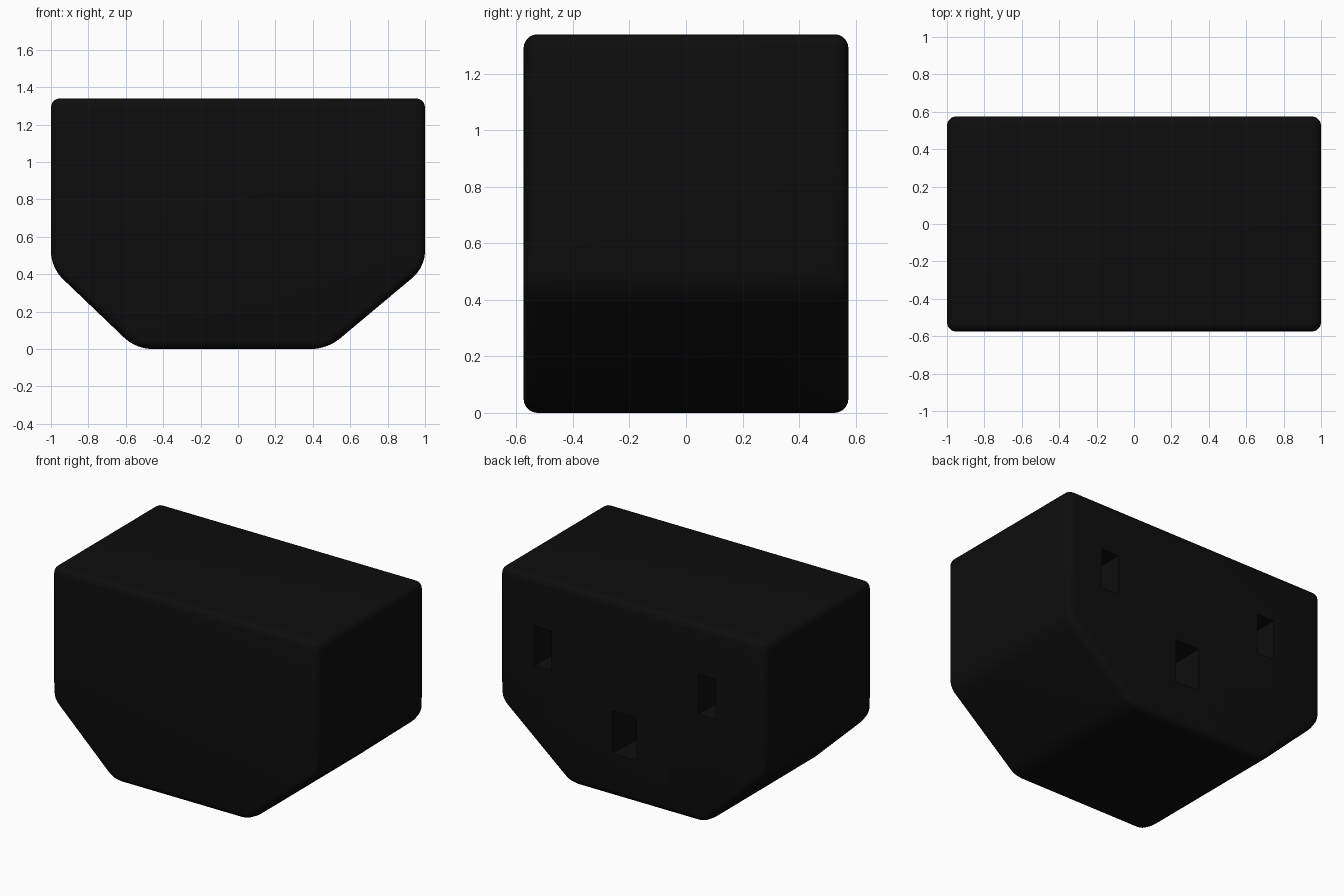
import bpy, bmesh, math

if "Cube" in bpy.data.objects:
    bpy.data.objects.remove(bpy.data.objects["Cube"])

HALF_DEPTH = 0.575
SLOT_DEPTH = 0.42


def prism(name, outline, y0, y1):
    """Extrude an x-z outline between two depths."""
    bm = bmesh.new()
    face = bm.faces.new([bm.verts.new((x, y0, z)) for x, z in outline])
    ext = bmesh.ops.extrude_face_region(bm, geom=[face])
    verts = [g for g in ext["geom"] if isinstance(g, bmesh.types.BMVert)]
    bmesh.ops.translate(bm, verts=verts, vec=(0, y1 - y0, 0))
    bmesh.ops.recalc_face_normals(bm, faces=bm.faces)
    # Softer rounding on the lower depth-wise edges
    layer = bm.edges.layers.float.new("bevel_weight_edge")
    for e in bm.edges:
        a, b = (v.co for v in e.verts)
        lower = abs(a.y - b.y) > 0.1 and max(a.z, b.z) < 0.6
        e[layer] = 1.0 if lower else 0.62
    mesh = bpy.data.meshes.new(name)
    bm.to_mesh(mesh)
    bm.free()
    obj = bpy.data.objects.new(name, mesh)
    bpy.context.collection.objects.link(obj)
    return obj


# Plug body with slanted lower corners
body = prism("socket_body", [(-1, 1.34), (1, 1.34), (1, 0.437),
                             (0.478, 0), (-0.545, 0), (-1, 0.435)],
             -HALF_DEPTH, HALF_DEPTH)
bevel = body.modifiers.new("rounding", "BEVEL")
bevel.limit_method = "WEIGHT"
bevel.width = 0.08
bevel.segments = 5

# Three contact slots in the back face: centre x, centre z, width, height
cutters = []
for x, z, w, h in [(0.67, 0.87, 0.13, 0.27), (-0.56, 0.87, 0.13, 0.27),
                   (0.06, 0.44, 0.18, 0.29)]:
    cutter = prism("slot_cutter", [(x - w / 2, z - h / 2), (x + w / 2, z - h / 2),
                                   (x + w / 2, z + h / 2), (x - w / 2, z + h / 2)],
                   HALF_DEPTH - SLOT_DEPTH, HALF_DEPTH + 0.1)
    cutter.hide_render = True
    cut = body.modifiers.new("slot", "BOOLEAN")
    cut.operation = "DIFFERENCE"
    cut.solver = "EXACT"
    cut.object = cutter
    cutters.append(cutter)

# Bake the modifiers, then smooth the rounded edges only
bpy.ops.object.select_all(action="DESELECT")
bpy.context.view_layer.objects.active = body
body.select_set(True)
for m in list(body.modifiers):
    bpy.ops.object.modifier_apply(modifier=m.name)
for c in cutters:
    bpy.data.objects.remove(c)
bpy.ops.object.shade_smooth_by_angle(angle=math.radians(35))

# Black plastic
black = bpy.data.materials.new("black_plastic")
black.diffuse_color = (0.004, 0.004, 0.004, 1)
black.use_nodes = True
black.node_tree.nodes["Principled BSDF"].inputs["Base Color"].default_value = black.diffuse_color
body.data.materials.clear()
body.data.materials.append(black)
